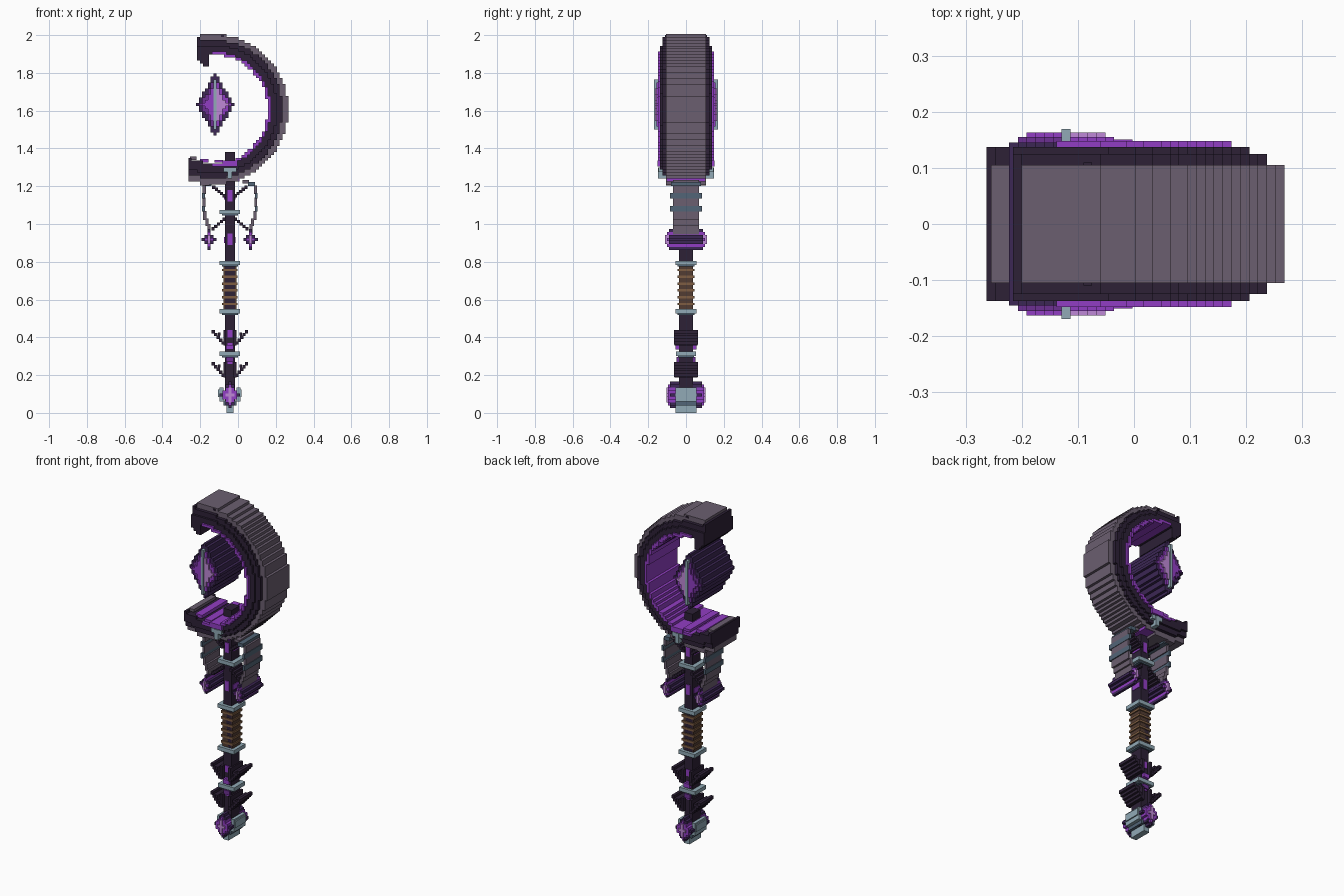
import bpy, bmesh, math

cube = bpy.data.objects.get("Cube")
if cube:
    bpy.data.objects.remove(cube, do_unlink=True)

COLOURS = {
    "dark": (.026, .015, .037), "grey": (.147, .114, .162),
    "purple": (.283, .048, .546), "lilac": (.52, .25, .68),
    "pale_blue": (.283, .402, .468), "slate": (.085, .13, .185),
    "brown": (.085, .045, .032), "tan": (.21, .11, .055),
    "indigo": (.045, .02, .09), "deep_purple": (.15, .03, .29),
}
MATS = {}
for label, rgb in COLOURS.items():
    m = bpy.data.materials.new(label)
    m.use_nodes = True
    m.diffuse_color = (*rgb, 1)
    m.node_tree.nodes["Principled BSDF"].inputs["Base Color"].default_value = (*rgb, 1)
    MATS[label] = m

CELL = 0.0156   # width of one block
AXIS = -0.043   # x of the shaft


def build(name, boxes):
    """Make one object from boxes (x0, x1, z0, z1, half depth, colour)."""
    bm = bmesh.new()
    used = []
    for x0, x1, z0, z1, depth, colour in boxes:
        if colour not in used:
            used.append(colour)
        res = bmesh.ops.create_cube(bm, size=1)
        for v in res["verts"]:
            v.co.x = x0 if v.co.x < 0 else x1
            v.co.z = z0 if v.co.z < 0 else z1
            v.co.y *= 2 * depth
        for f in {f for v in res["verts"] for f in v.link_faces}:
            f.material_index = used.index(colour)
    me = bpy.data.meshes.new(name)
    bm.to_mesh(me)
    bm.free()
    for colour in used:
        me.materials.append(MATS[colour])
    ob = bpy.data.objects.new(name, me)
    bpy.context.collection.objects.link(ob)
    return ob


def raster(rule, cx, cz, half_cols, half_rows):
    """Fill a block grid by a rule, merging equal neighbours in each row."""
    boxes = []
    for j in range(-half_rows, half_rows + 1):
        z = cz + j * CELL
        run = None
        for i in range(-half_cols, half_cols + 2):
            x = cx + i * CELL
            val = rule(x, z) if i <= half_cols else None
            if run and val != run[1]:
                boxes.append((run[0], x - CELL / 2, z - CELL / 2, z + CELL / 2, *run[1]))
                run = None
            if val and not run:
                run = (x - CELL / 2, val)
    return boxes


def mirrored(boxes):
    """Add the copy on the other side of the shaft."""
    return boxes + [(2 * AXIS - b[1], 2 * AXIS - b[0], *b[2:]) for b in boxes]


def stairs(start, end, steps, size, depth, colour):
    """Stepped diagonal of blocks between two points in the front plane."""
    out = []
    for k in range(steps):
        t = k / (steps - 1)
        x = start[0] + (end[0] - start[0]) * t
        z = start[1] + (end[1] - start[1]) * t
        out.append((x - size / 2, x + size / 2, z - size / 2, z + size / 2, depth, colour))
    return out


# Crescent head: grey rim, dark body, purple lining
RX, RZ = -0.13, 1.608


def crescent(x, z):
    r = math.hypot(x - RX, z - RZ)
    if x < (-0.215 if z > RZ else -0.265):
        return None
    if z > RZ and x < -0.155 and z > 1.83 - (x + 0.165) * 0.8 and r < 0.31:
        return (0.137, "dark")
    if r < 0.287 or r > 0.396:
        return None
    tip = x < (-0.205 if z > RZ else -0.255)
    if r > 0.366:
        return (0.125, "dark") if tip else (0.105, "grey")
    if r > 0.34:
        return (0.125, "dark")
    if r > 0.305 or x < -0.14:
        return (0.137, "dark")
    return (0.148, "purple")


build("crescent", raster(crescent, RX, RZ, 27, 26))
build("crescent_tip_plates", [
    (-0.255, -0.22, 1.34, 1.357, .105, "grey"),
    (-0.20, -0.155, 1.325, 1.345, .12, "purple"),
    (-0.125, -0.08, 1.325, 1.34, .14, "purple"),
    (-0.09, -0.075, 1.99, 2.0, .11, "dark"),
    (-0.20, -0.15, 1.205, 1.235, .105, "grey"),
])

# Floating diamond crystal
GX, GZ = -0.121, 1.632


def crystal(x, z):
    d = abs(x - GX) / 0.102 + abs(z - GZ) / 0.168
    if d > 1:
        return None
    if d > 0.83:
        return (0.145, "indigo")
    if abs(x - GX) < 0.008 and d < 0.75:
        return (0.169, "pale_blue")
    if d > 0.62:
        return (0.155, "deep_purple" if x < GX else "purple")
    return (0.163, "purple" if x < GX else "lilac")


build("crystal", raster(crystal, GX, GZ, 8, 12))

# Shaft with its inlays
build("shaft", [(AXIS - .027, AXIS + .027, .04, 1.38, .038, "dark")])
inlays = [(AXIS - .013, AXIS + .013, z0, z1, .042, "purple")
          for z0, z1 in ((.89, .95), (1.12, 1.18), (.40, .44), (.34, .37), (.26, .29))]
inlays += [(AXIS - .03, AXIS + .03, z0, z0 + .03, .03, "purple")
           for z0 in (.9, 1.13, .39)]
inlays += [(AXIS - .02, AXIS + .02, .335, .36, .055, "purple"),
           (AXIS - .02, AXIS + .02, .27, .295, .05, "deep_purple")]
build("shaft_inlays", inlays)

# Joint between shaft and crescent
build("head_joint", [
    (AXIS - .035, AXIS + .035, 1.275, 1.30, .145, "pale_blue"),
    (AXIS - .012, AXIS + .012, 1.24, 1.30, .148, "pale_blue"),
    (AXIS - .05, AXIS + .05, 1.225, 1.245, .10, "purple"),
    (AXIS - .04, AXIS + .04, 1.305, 1.335, .151, "purple"),
])

# Collars, each a wide band on a narrower foot
collars = []
for z, depth in ((1.06, .055), (.79, .056), (.535, .056), (.31, .052)):
    collars += [(AXIS - .054, AXIS + .054, z - .008, z + .015, depth, "pale_blue"),
                (AXIS - .042, AXIS + .042, z - .016, z - .008, depth - .01, "slate")]
build("collars", collars)

# Ribbed grip
grip = [(AXIS - .034, AXIS + .034, .55, .775, .038, "brown")]
for k in range(6):
    z = .57 + k * .036
    grip.append((AXIS - .041, AXIS + .041, z, z + .013, .044, "tan"))
build("grip", grip)

# Thorns on the lower shaft
thorns = []
for z in (.2, .37):
    thorns += stairs((AXIS - .036, z), (AXIS - .088, z + .06), 5, .018, .063, "dark")
    thorns += [(AXIS - .035, AXIS - .02, z - .012, z + .07, .06, "dark")]
    thorns += [(AXIS - .064, AXIS - .05, z + .04, z + .056, .06, "dark")]
build("thorns", mirrored(thorns))

# Side arms: grey blades with slate edging
arms = [
    (-.145, -.11, 1.215, 1.232, .07, "grey"),
    (-.175, -.14, 1.20, 1.222, .08, "slate"),
    (-.187, -.17, 1.16, 1.205, .07, "grey"),
    (-.19, -.176, 1.135, 1.165, .085, "slate"),
    (-.187, -.173, 1.09, 1.14, .07, "grey"),
    (-.19, -.176, 1.065, 1.095, .085, "slate"),
    (-.184, -.168, 1.02, 1.07, .07, "grey"),
    (-.172, -.156, .99, 1.03, .07, "grey"),
    (-.162, -.146, .945, 1.0, .07, "grey"),
]
build("side_arms", mirrored(arms))

# Dark branches joining the arms to the shaft
branches = stairs((AXIS - .03, 1.15), (AXIS - .085, 1.195), 5, .017, .05, "dark")
branches += stairs((AXIS - .03, 1.025), (AXIS - .09, .975), 5, .017, .05, "dark")
build("branches", mirrored(branches))


# Hanging crystals under the arms
def small_gem(x, z):
    d = abs(x + .153) / .034 + abs(z - .918) / .055
    if d > 1:
        return None
    return (.11, "lilac") if d < .3 else (.1, "purple") if d < .62 else (.09, "indigo")


build("hanging_crystals", mirrored(raster(small_gem, -.153, .918, 3, 4)))


# Pommel: crystal held in a pale frame
def pommel_gem(x, z):
    d = abs(x - AXIS) / .055 + abs(z - .095) / .07
    if d > 1:
        return None
    return (.102, "lilac") if d < .5 else (.095, "purple") if d < .8 else (.085, "indigo")


build("pommel_crystal", raster(pommel_gem, AXIS, .095, 4, 5))
build("pommel_frame", [(AXIS - .018, AXIS + .018, 0, .045, .055, "pale_blue")] + mirrored([
    (AXIS - .055, AXIS - .035, .06, .135, .055, "pale_blue"),
    (AXIS - .062, AXIS - .05, .085, .125, .05, "pale_blue"),
    (AXIS - .035, AXIS - .018, .04, .065, .055, "slate"),
]))
